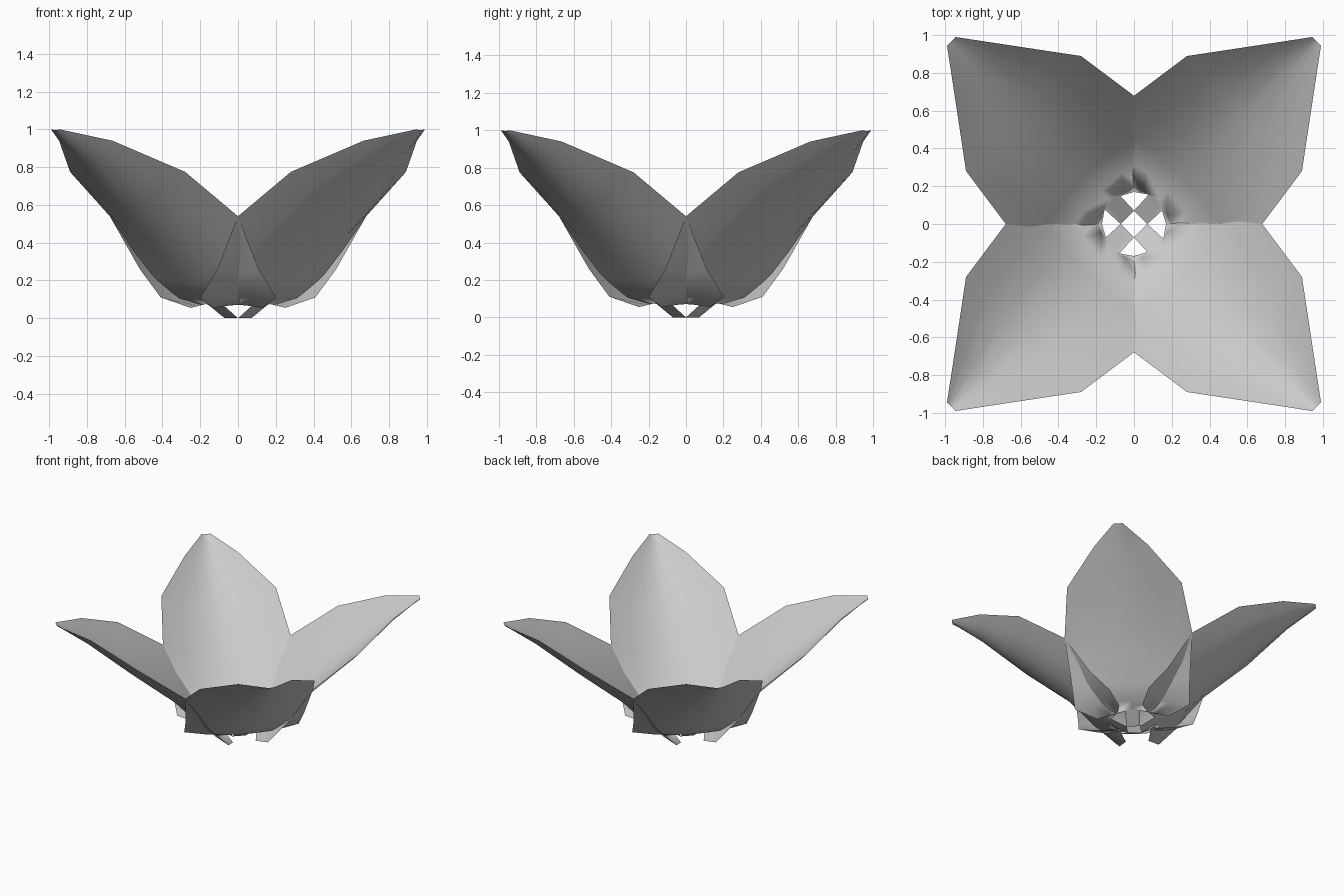
import bpy, bmesh, math
from mathutils import Matrix

cube = bpy.data.objects.get("Cube")
if cube:
    bpy.data.objects.remove(cube, do_unlink=True)

# Single grey for the whole flower
grey = bpy.data.materials.new("petal_grey")
grey.use_nodes = True
colour = (0.6, 0.6, 0.6, 1)
grey.diffuse_color = colour
grey.node_tree.nodes["Principled BSDF"].inputs["Base Color"].default_value = colour

# Cross-sections from claw to tip:
# half width, edge reach, edge height, middle reach, middle height, sweep power
ROWS = [
    (0.05, 0.05, 0.0, 0.05, 0.0, 2),
    (0.055, 0.165, 0.07, 0.165, 0.07, 2),
    (0.12, 0.12, 0.075, 0.172, 0.075, 4),
    (0.27, 0.085, 0.055, 0.19, 0.08, 1),
    (0.431, 0.148, 0.11, 0.25, 0.105, 2),
    (0.445, 0.29, 0.26, 0.36, 0.19, 2),
    (0.48, 0.48, 0.54, 0.51, 0.335, 2),
    (0.431, 0.827, 0.775, 0.827, 0.585, 2),
    (0.20, 1.14, 0.94, 1.14, 0.835, 2),
    (0.033, 1.367, 1.0, 1.367, 0.997, 2),
]
STEPS = 6


def make_petal(name, angle):
    """Cupped sheet along one diagonal."""
    bm = bmesh.new()
    grid = []
    for half, edge_u, edge_z, mid_u, mid_z, power in ROWS:
        row = []
        for i in range(STEPS + 1):
            t = abs(2 * i / STEPS - 1)
            row.append(bm.verts.new((mid_u + (edge_u - mid_u) * t ** power,
                                     half * (2 * i / STEPS - 1),
                                     mid_z + (edge_z - mid_z) * t ** 1.7)))
        grid.append(row)
    for a, b in zip(grid, grid[1:]):
        for i in range(STEPS):
            bm.faces.new((a[i], b[i], b[i + 1], a[i + 1])).smooth = True
    bm.transform(Matrix.Rotation(angle, 4, "Z"))
    mesh = bpy.data.meshes.new(name)
    bm.to_mesh(mesh)
    bm.free()
    mesh.materials.append(grey)
    obj = bpy.data.objects.new(name, mesh)
    bpy.context.collection.objects.link(obj)


# Four petals, a quarter turn apart
names = ("petal_back_left", "petal_back_right", "petal_front_right", "petal_front_left")
for n, name in enumerate(names):
    make_petal(name, math.radians(45 + 90 * n))
